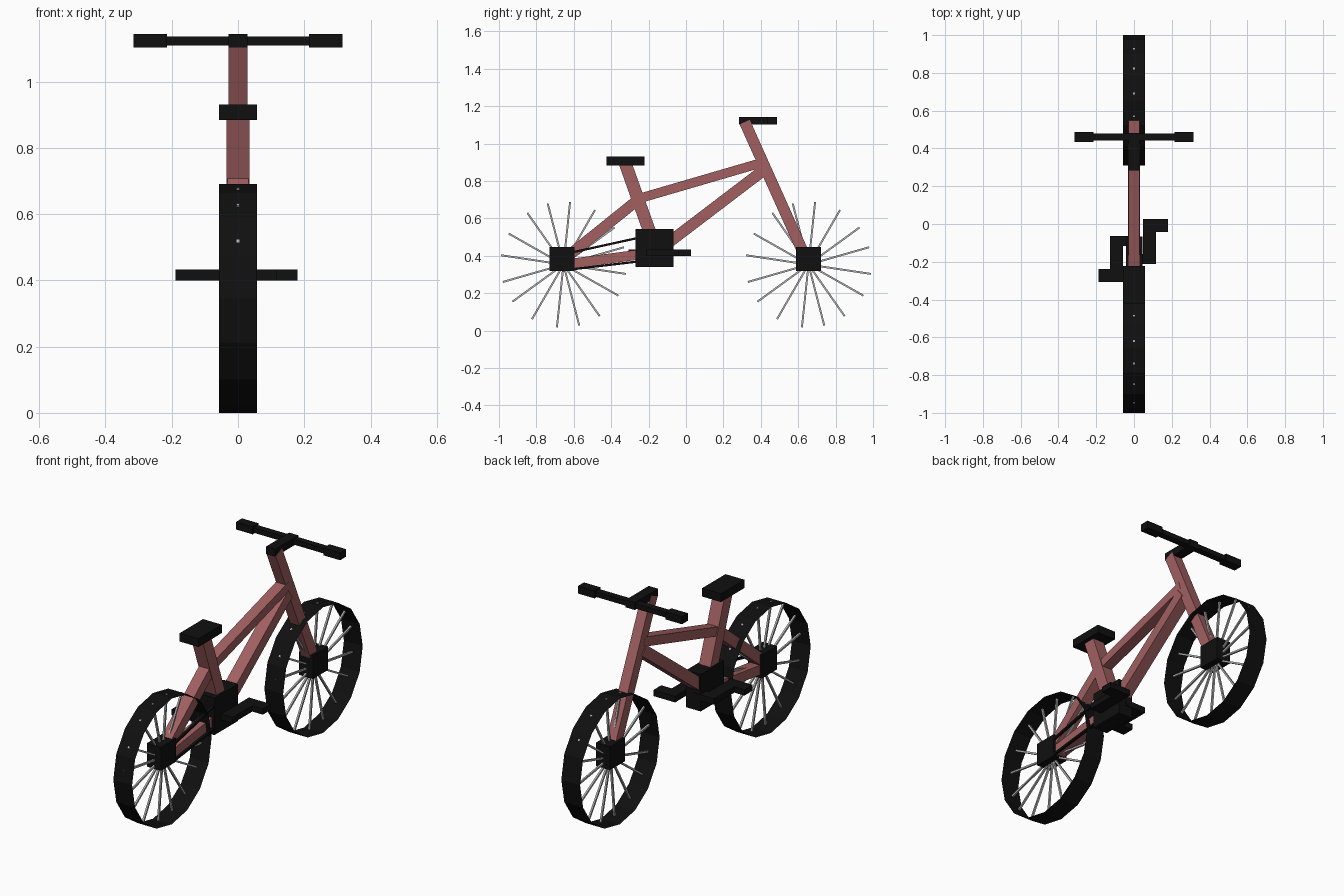
import bpy, bmesh, math
from mathutils import Matrix, Vector

if "Cube" in bpy.data.objects:
    bpy.data.objects.remove(bpy.data.objects["Cube"])


def make_material(name, rgb):
    mat = bpy.data.materials.new(name)
    mat.use_nodes = True
    mat.diffuse_color = (*rgb, 1)
    mat.node_tree.nodes["Principled BSDF"].inputs["Base Color"].default_value = (*rgb, 1)
    return mat


RED = make_material("dusty red", (0.36, 0.115, 0.12))
BLACK = make_material("black", (0.005, 0.005, 0.005))
GREY = make_material("steel grey", (0.45, 0.45, 0.45))


def finish(name, bm, mat):
    mesh = bpy.data.meshes.new(name)
    bm.to_mesh(mesh)
    bm.free()
    mesh.materials.append(mat)
    obj = bpy.data.objects.new(name, mesh)
    bpy.context.collection.objects.link(obj)
    return obj


def add_cube(bm, size, matrix):
    bmesh.ops.create_cube(bm, size=1, matrix=matrix @ Matrix.Diagonal((*size, 1)))


def box(name, xs, ys, zs, mat=BLACK):
    """Block given by its extents on each axis."""
    bm = bmesh.new()
    spans = (xs, ys, zs)
    centre = Vector([(a + b) / 2 for a, b in spans])
    add_cube(bm, [b - a for a, b in spans], Matrix.Translation(centre))
    return finish(name, bm, mat)


def add_beam(bm, start, end, width, depth, x=0):
    """Square bar between two (y, z) points."""
    a, b = Vector((x, *start)), Vector((x, *end))
    d = b - a
    turn = Matrix.Rotation(math.atan2(-d.y, d.z), 4, "X")
    add_cube(bm, (width, depth, d.length), Matrix.Translation((a + b) / 2) @ turn)


def beam(name, start, end, width, depth, mat=RED, x=0):
    bm = bmesh.new()
    add_beam(bm, start, end, width, depth, x)
    return finish(name, bm, mat)


# Wheels: open tyre band, spokes running straight through, block hub
WHEEL_Y, RADIUS = 0.655, 0.345
SPOKE_ANGLES = (36, 60, 84, 104.5, 125, 150.5, 171.5, 196)
for label, y in (("rear", -WHEEL_Y), ("front", WHEEL_Y)):
    bm = bmesh.new()
    bmesh.ops.create_cone(
        bm, cap_ends=False, segments=16, radius1=RADIUS, radius2=RADIUS, depth=0.114,
        matrix=Matrix.Translation((0, y, RADIUS)) @ Matrix.Rotation(math.pi / 2, 4, "Y"))
    finish(label + "_tyre", bm, BLACK)

    bm = bmesh.new()
    for angle in SPOKE_ANGLES:
        c = 0.337 * math.cos(math.radians(angle))
        s = 0.337 * math.sin(math.radians(angle))
        add_beam(bm, (y - c, 0.353 - s), (y + c, 0.353 + s), 0.01, 0.01)
    finish(label + "_spokes", bm, GREY)

    hub_y = y - 0.008 if y < 0 else y
    box(label + "_hub", (-0.043, 0.043), (hub_y - 0.066, hub_y + 0.066), (0.318, 0.446))

# Frame tubes
beam("steering_fork", (0.314, 1.115), (0.645, 0.377), 0.057, 0.06)
beam("seat_tube", (-0.327, 0.9), (-0.165, 0.446), 0.07, 0.068)
beam("top_tube", (-0.255, 0.705), (0.403, 0.897), 0.06, 0.05)
beam("down_tube", (0.408, 0.852), (-0.14, 0.435), 0.066, 0.06)
beam("seat_stay", (-0.25, 0.705), (-0.665, 0.371), 0.062, 0.058)
beam("chain_stay", (-0.66, 0.352), (-0.2, 0.413), 0.062, 0.053)

# Drive block and chain runs
box("drive_block", (-0.042, 0.046), (-0.27, -0.067), (0.339, 0.542))
beam("upper_chain", (-0.66, 0.407), (-0.2, 0.508), 0.014, 0.012, BLACK, 0.036)
beam("lower_chain", (-0.66, 0.322), (-0.2, 0.376), 0.014, 0.012, BLACK, 0.036)

# Cranks and pedals, pointing opposite ways
LEVEL = (0.4, 0.433)
box("forward_crank", (0.048, 0.116), (-0.212, 0.026), LEVEL)
box("forward_crank_axle", (0, 0.116), (-0.212, -0.16), LEVEL)
box("forward_pedal", (0.116, 0.18), (-0.042, 0.026), LEVEL)
box("backward_crank", (-0.127, -0.058), (-0.307, -0.063), LEVEL)
box("backward_crank_axle", (-0.127, 0), (-0.116, -0.063), LEVEL)
box("backward_pedal", (-0.188, -0.127), (-0.307, -0.238), LEVEL)

# Saddle
box("saddle", (-0.057, 0.057), (-0.424, -0.222), (0.884, 0.93))

# Handlebar
box("handlebar_stem", (-0.028, 0.028), (0.283, 0.483), (1.102, 1.143))
box("handlebar", (-0.22, 0.22), (0.442, 0.478), (1.108, 1.136))
for label, side in (("left", 1), ("right", -1)):
    box(label + "_grip", sorted((side * 0.215, side * 0.316)), (0.434, 0.486), (1.102, 1.143))
